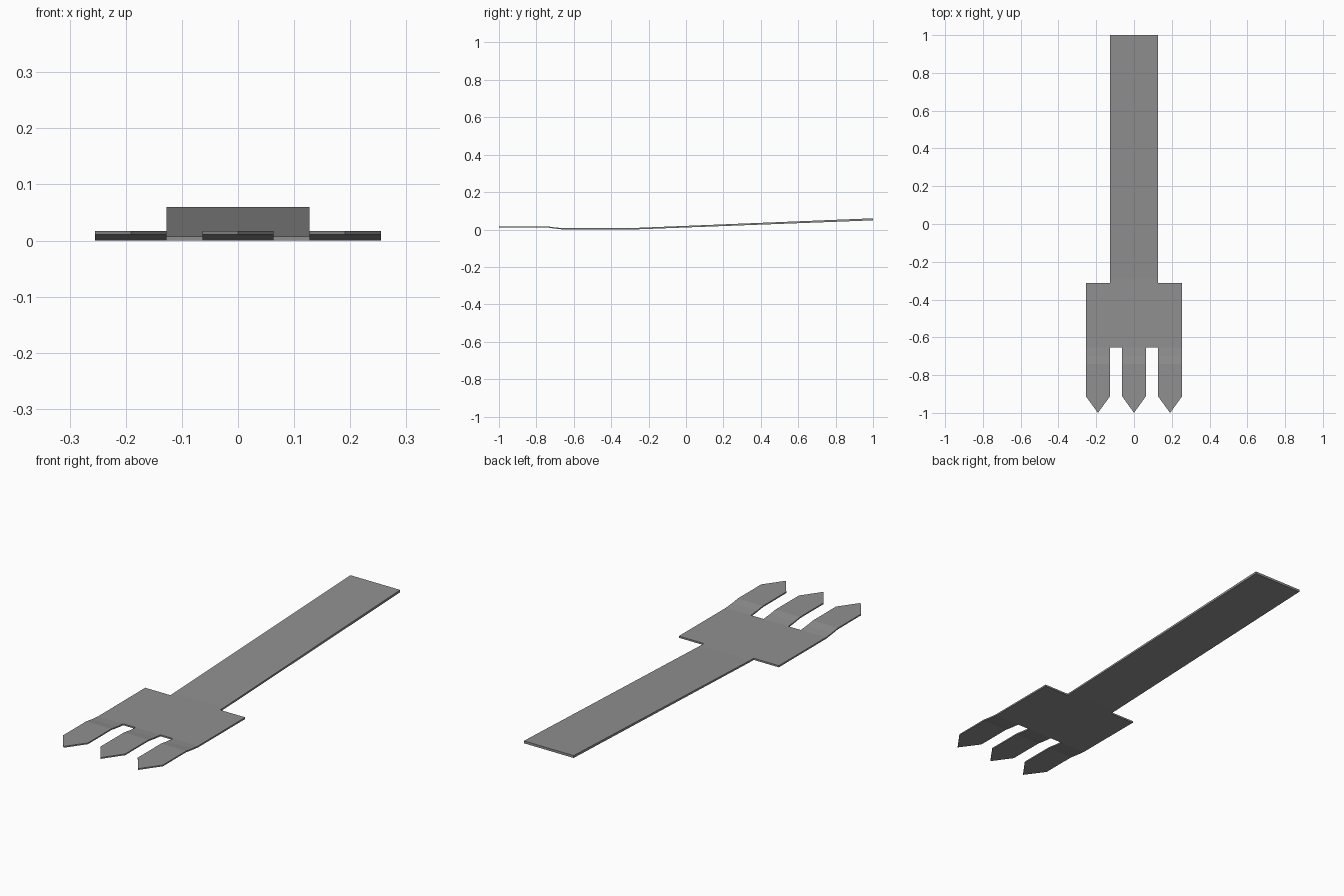
import bpy, bmesh

if "Cube" in bpy.data.objects:
    bpy.data.objects.remove(bpy.data.objects["Cube"])

# Side profile stations: y, underside z, thickness
PROFILE = [(-1.0, 0.011, 0.006), (-0.742, 0.011, 0.006), (-0.70, 0.005, 0.006),
           (-0.655, 0.0, 0.007), (-0.285, 0.0, 0.008), (1.0, 0.049, 0.011)]


def profile(y):
    for (y0, b0, t0), (y1, b1, t1) in zip(PROFILE, PROFILE[1:]):
        if y <= y1 + 1e-6:
            f = (y - y0) / (y1 - y0)
            return b0 + f * (b1 - b0), t0 + f * (t1 - t0)
    return PROFILE[-1][1:]


bm = bmesh.new()


def plan_strip(x0, x1, ys):
    for a, b in zip(ys, ys[1:]):
        bm.faces.new([bm.verts.new((x, y, 0)) for x, y in
                      ((x0, a), (x1, a), (x1, b), (x0, b))])


COLUMNS = [-0.255, -0.127, -0.063, 0.063, 0.127, 0.255]

# Flat head plate
for x0, x1 in zip(COLUMNS, COLUMNS[1:]):
    plan_strip(x0, x1, [-0.655, -0.312])

# Three pointed tines
for x0, x1 in zip(COLUMNS[::2], COLUMNS[1::2]):
    plan_strip(x0, x1, [-0.912, -0.742, -0.70, -0.655])
    bm.faces.new([bm.verts.new(p) for p in
                  ((x0, -0.912, 0), ((x0 + x1) / 2, -1, 0), (x1, -0.912, 0))])

# Rising handle
for x0, x1 in zip(COLUMNS[1:4], COLUMNS[2:5]):
    plan_strip(x0, x1, [-0.312, -0.285, 1.0])

# Weld the outline, then give it thickness along the side profile
bmesh.ops.remove_doubles(bm, verts=bm.verts[:], dist=1e-4)
under = bm.verts[:]
res = bmesh.ops.extrude_face_region(bm, geom=bm.faces[:], use_keep_orig=True)
upper = [g for g in res["geom"] if isinstance(g, bmesh.types.BMVert)]
for v in under:
    v.co.z = profile(v.co.y)[0]
for v in upper:
    v.co.z = sum(profile(v.co.y))
bmesh.ops.recalc_face_normals(bm, faces=bm.faces[:])

mesh = bpy.data.meshes.new("fork")
bm.to_mesh(mesh)
bm.free()

# Dark steel colour
steel = bpy.data.materials.new("dark_steel")
steel.diffuse_color = (0.28, 0.28, 0.28, 1)
steel.use_nodes = True
steel.node_tree.nodes["Principled BSDF"].inputs["Base Color"].default_value = steel.diffuse_color
mesh.materials.append(steel)
bpy.context.collection.objects.link(bpy.data.objects.new("fork", mesh))
